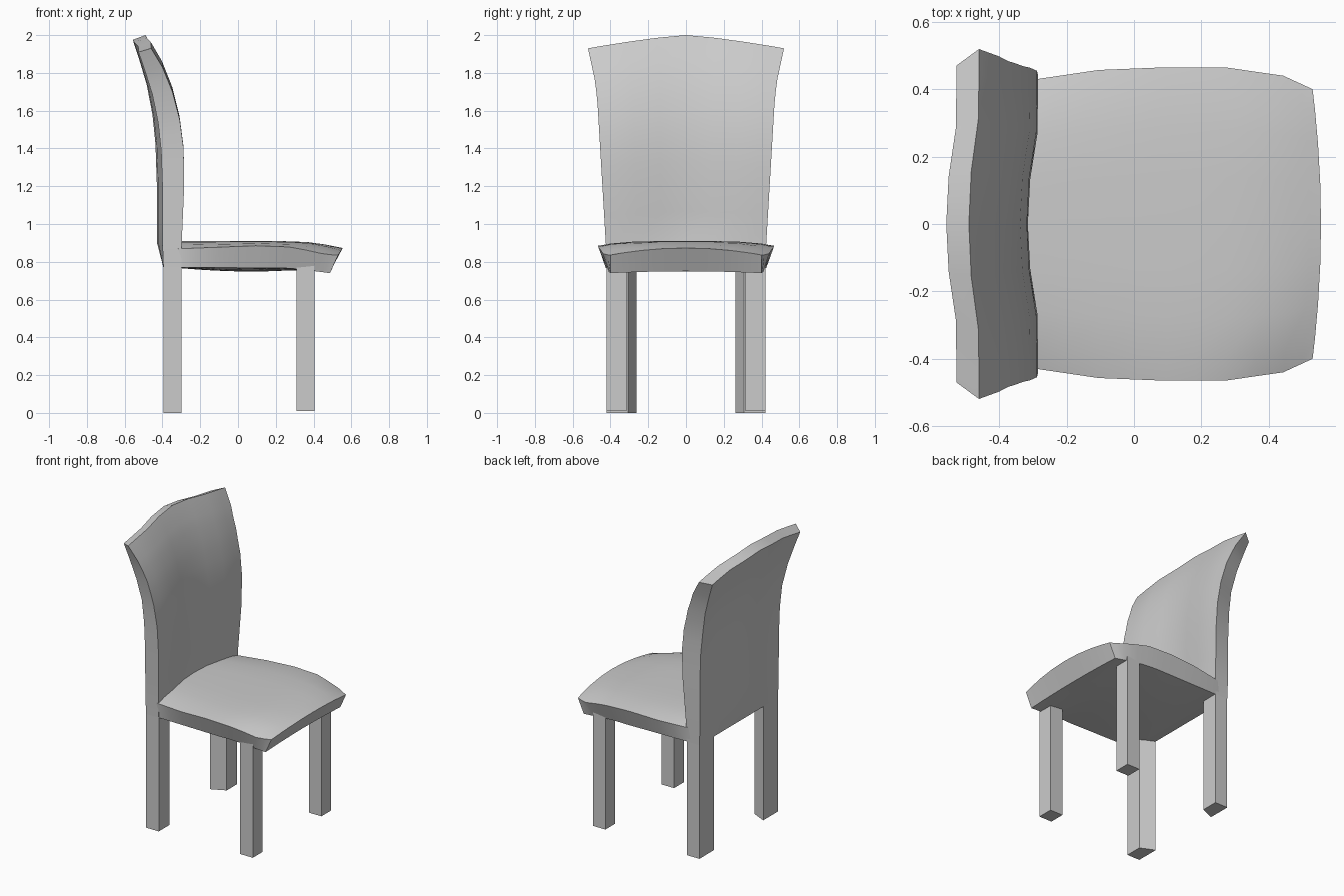
import bpy, bmesh

if "Cube" in bpy.data.objects:
    bpy.data.objects.remove(bpy.data.objects["Cube"])


def lerp(table, t):
    """Piecewise-linear lookup in a list of (key, value)."""
    if t <= table[0][0]:
        return table[0][1]
    for (a, va), (b, vb) in zip(table, table[1:]):
        if t <= b:
            return va + (vb - va) * (t - a) / (b - a)
    return table[-1][1]


def finish(name, bm):
    bmesh.ops.recalc_face_normals(bm, faces=bm.faces[:])
    me = bpy.data.meshes.new(name)
    bm.to_mesh(me)
    bm.free()
    ob = bpy.data.objects.new(name, me)
    bpy.context.collection.objects.link(ob)
    bpy.ops.object.select_all(action='DESELECT')
    ob.select_set(True)
    bpy.context.view_layer.objects.active = ob
    bpy.ops.object.shade_smooth_by_angle(angle=0.5)


def slab(name, us, vs, side_a, side_b):
    """Closed solid between two surfaces f(u, v) sharing one grid."""
    bm = bmesh.new()
    nu, nv = len(us), len(vs)
    A, B = [[[bm.verts.new(f(u, v)) for v in vs] for u in us] for f in (side_a, side_b)]
    for G in (A, B):
        for i in range(nu - 1):
            for j in range(nv - 1):
                bm.faces.new((G[i][j], G[i + 1][j], G[i + 1][j + 1], G[i][j + 1]))
    rim = [(i, 0) for i in range(nu)] + [(nu - 1, j) for j in range(1, nv)]
    rim += [(i, nv - 1) for i in range(nu - 2, -1, -1)] + [(0, j) for j in range(nv - 2, 0, -1)]
    for (i, j), (k, l) in zip(rim, rim[1:] + rim[:1]):
        bm.faces.new((A[i][j], A[k][l], B[k][l], B[i][j]))
    finish(name, bm)


VS = [-1, -.85, -.6, -.3, 0, .3, .6, .85, 1]

# Curved backrest, hollowed across the middle
FRONT_X = [(.77, -.30), (.9, -.298), (1.2, -.285), (1.4, -.288), (1.55, -.308),
           (1.7, -.347), (1.83, -.40), (1.93, -.46)]
BACK_X = [(.77, -.395), (.9, -.40), (1.2, -.40), (1.4, -.407), (1.55, -.423),
          (1.7, -.453), (1.83, -.493), (1.93, -.527)]
FRONT_Y = [(.77, .42), (.9, .425), (1.66, .47), (1.76, .482), (1.93, .519)]
BACK_Y = [(.77, .42), (1.55, .425), (1.93, .47)]


def backrest(xs, ys, corner, centre):
    def f(z, v):
        t = (z - .77) / (1.93 - .77)
        top = centre + (corner - centre) * abs(v) ** 1.3
        dip = .03 * max(0, 1 - (v / .62) ** 2) * min(1, (z - .77) / .13)
        return (lerp(xs, z) - dip, v * lerp(ys, z), .77 + t * (top - .77))
    return f


slab("backrest", [.77, .9, 1.05, 1.2, 1.3, 1.4, 1.48, 1.55, 1.63, 1.7, 1.77, 1.83, 1.93], VS,
     backrest(FRONT_X, FRONT_Y, 1.93, 2.0), backrest(BACK_X, BACK_Y, 1.91, 1.975))

# Padded seat: domed top, sides tapering inward to a bellied underside
SEAT_W = [(0, .418), (.06, .43), (.27, .457), (.5, .465), (.7, .465), (.9, .44), (1, .40)]
RIM_Z = [(0, .868), (.5, .885), (.75, .877), (.9, .855), (1, .836)]
BASE_W = [(0, .418), (.6, .425), (.85, .415), (1, .40)]
BASE_Z = [(0, .77), (.75, .767), (1, .74)]


def seat_top(u, v):
    front = .53 + .025 * (1 - v * v)
    front_rim = .873 - .037 * v * v
    edge = lerp(RIM_Z, u)
    edge += (front_rim - edge) * max(0, u - .75) / .25
    dome = (1 - v ** 4) * (1 - max(0, u) ** 8)
    return (-.34 + u * (front + .34), v * lerp(SEAT_W, u), edge + (.91 - edge) * dome)


def seat_base(u, v):
    z = lerp(BASE_Z, u) + .01 * (1 - v * v) * u ** 4
    z -= .02 * (1 - v * v) * min(1, 4 * u * (1 - u))
    return (-.34 + u * .827, v * lerp(BASE_W, u), z)


slab("seat", [0, .06, .15, .27, .4, .5, .6, .7, .8, .9, .96, 1], VS, seat_top, seat_base)


# Legs: front ones square, back ones with a slanted inner face
def leg(name, outline, side, bottom):
    bm = bmesh.new()
    lo, hi = [[bm.verts.new((x, side * y, z)) for x, y in outline] for z in (bottom, .785)]
    bm.faces.new(lo)
    bm.faces.new(hi)
    for i in range(4):
        k = (i + 1) % 4
        bm.faces.new((lo[i], lo[k], hi[k], hi[i]))
    finish(name, bm)


for label, s in (("right", 1), ("left", -1)):
    leg("front_leg_" + label, [(.31, .315), (.405, .315), (.405, .42), (.31, .42)], s, .01)
    leg("back_leg_" + label, [(-.395, .263), (-.30, .307), (-.30, .42), (-.395, .42)], s, 0)
